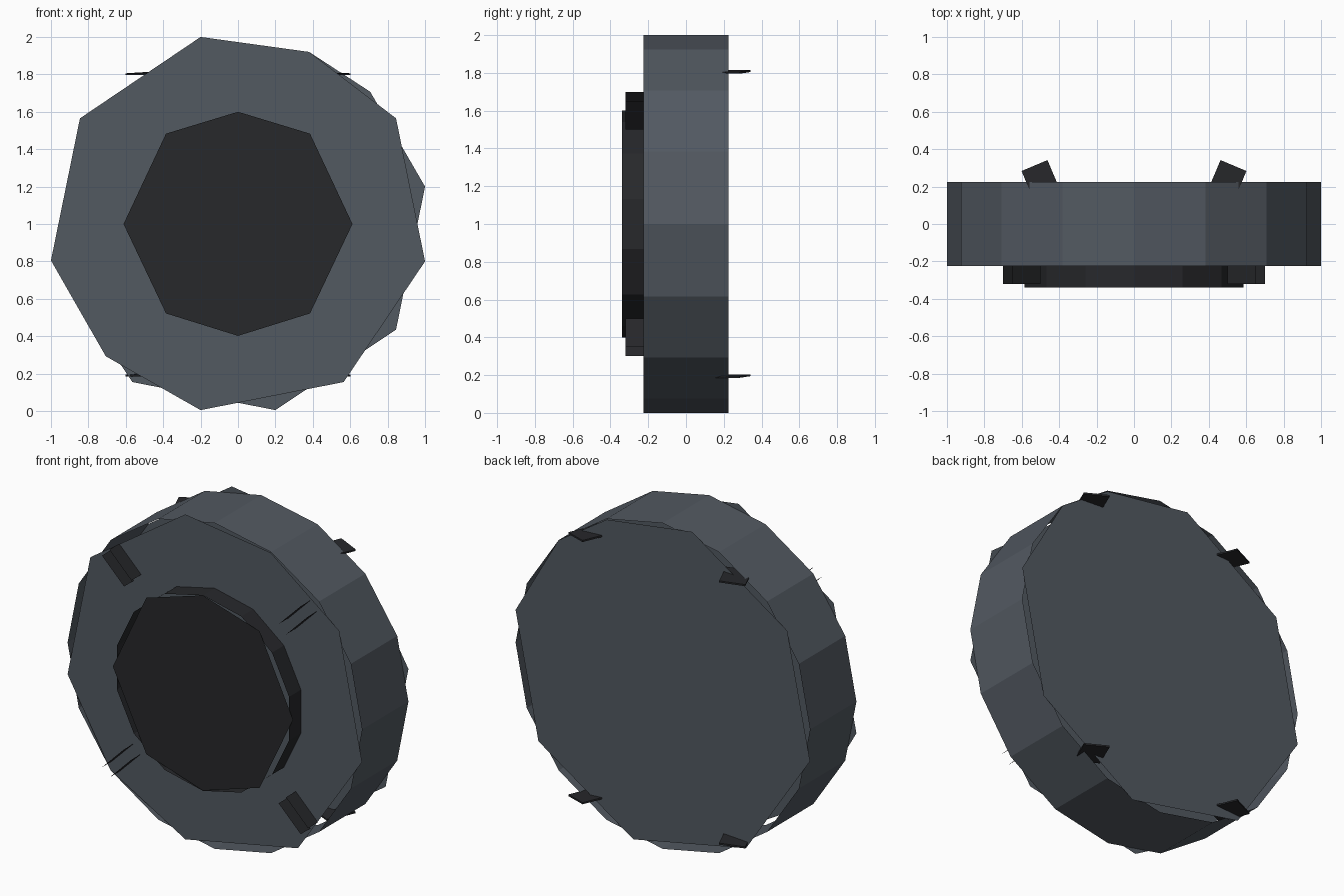
import bpy
from math import sin, cos, pi, atan2
from mathutils import Vector, Matrix

if "Cube" in bpy.data.objects:
    bpy.data.objects.remove(bpy.data.objects["Cube"])


def material(name, rgb):
    m = bpy.data.materials.new(name)
    m.diffuse_color = (*rgb, 1)
    m.use_nodes = True
    m.node_tree.nodes["Principled BSDF"].inputs["Base Color"].default_value = m.diffuse_color
    return m


STEEL = material("steel_grey", (0.085, 0.10, 0.12))
DARK = material("dark_grey", (0.02, 0.021, 0.024))


def make(name, verts, faces, mat):
    me = bpy.data.meshes.new(name)
    me.from_pydata(verts, [], faces)
    me.materials.append(mat)
    ob = bpy.data.objects.new(name, me)
    bpy.context.collection.objects.link(ob)
    return ob


def band(name, n, r, start, y0, y1, mat):
    """Open tube wall around the y axis at z = 1."""
    verts = []
    for i in range(n):
        a = start + 2 * pi * i / n
        verts += [(r * cos(a), y0, 1 + r * sin(a)), (r * cos(a), y1, 1 + r * sin(a))]
    m = 2 * n
    faces = [(2 * i, (2 * i + 2) % m, (2 * i + 3) % m, 2 * i + 1) for i in range(n)]
    return make(name, verts, faces, mat)


def plate(name, pts, y, mat):
    """Flat polygon facing along y; points run clockwise seen from the front."""
    order = list(range(len(pts)))
    if y < 0:
        order.reverse()
    return make(name, [(x, y, z) for x, z in pts], [order], mat)


# Drum wall with coarse front and back plates
band("drum_wall", 16, 1.0, 0, -0.225, 0.225, STEEL)
plate("front_plate", [(-.2, 2), (.38, 1.92), (.845, 1.565), (1, .8), (.565, .155),
                      (-.2, .005), (-.707, .293), (-1, .805), (-.845, 1.565)], -0.225, STEEL)
plate("back_plate", [(-.2, 2), (.38, 1.92), (.707, 1.707), (1, 1.2), (.845, .435),
                     (.2, .005), (-.565, .155), (-1, .805), (-.845, 1.565)], 0.225, STEEL)

# Raised dark hub on the front
band("hub_wall", 14, 0.6, pi / 2, -0.34, -0.225, DARK)
plate("hub_face", [(0, 1.6), (.385, 1.483), (.612, 1), (.385, .522),
                   (0, .402), (-.385, .522), (-.612, 1), (-.385, 1.483)], -0.34, DARK)

for sx in (-1, 1):
    for sz in (-1, 1):
        tag = ("left" if sx < 0 else "right") + ("_lower" if sz < 0 else "_upper")

        # Pair of thin radial ribs on the front plate
        verts, faces = [], []
        for (xa, za), (xb, zb) in (((.5, .55), (.65, .7)), ((.55, .5), (.7, .65))):
            k = len(verts)
            for y in (-0.225, -0.32):
                verts += [(sx * xa, y, 1 + sz * za), (sx * xb, y, 1 + sz * zb)]
            faces.append((k, k + 1, k + 3, k + 2))
        make("rib_pair_" + tag, verts, faces, DARK)

        # Thin angled clip at the back
        bpy.ops.mesh.primitive_cube_add(size=1)
        clip = bpy.context.object
        clip.name = "back_clip_" + tag
        turn = Matrix.Rotation(-sx * 0.40, 4, 'Z') @ Matrix.Rotation(sx * 0.06, 4, 'Y')
        clip.data.transform(Matrix.Translation((sx * 0.495, 0.225, 1 + sz * 0.805)) @ turn
                            @ Matrix.Diagonal((0.15, 0.19, 0.01, 1)))
        clip.data.materials.append(DARK)
